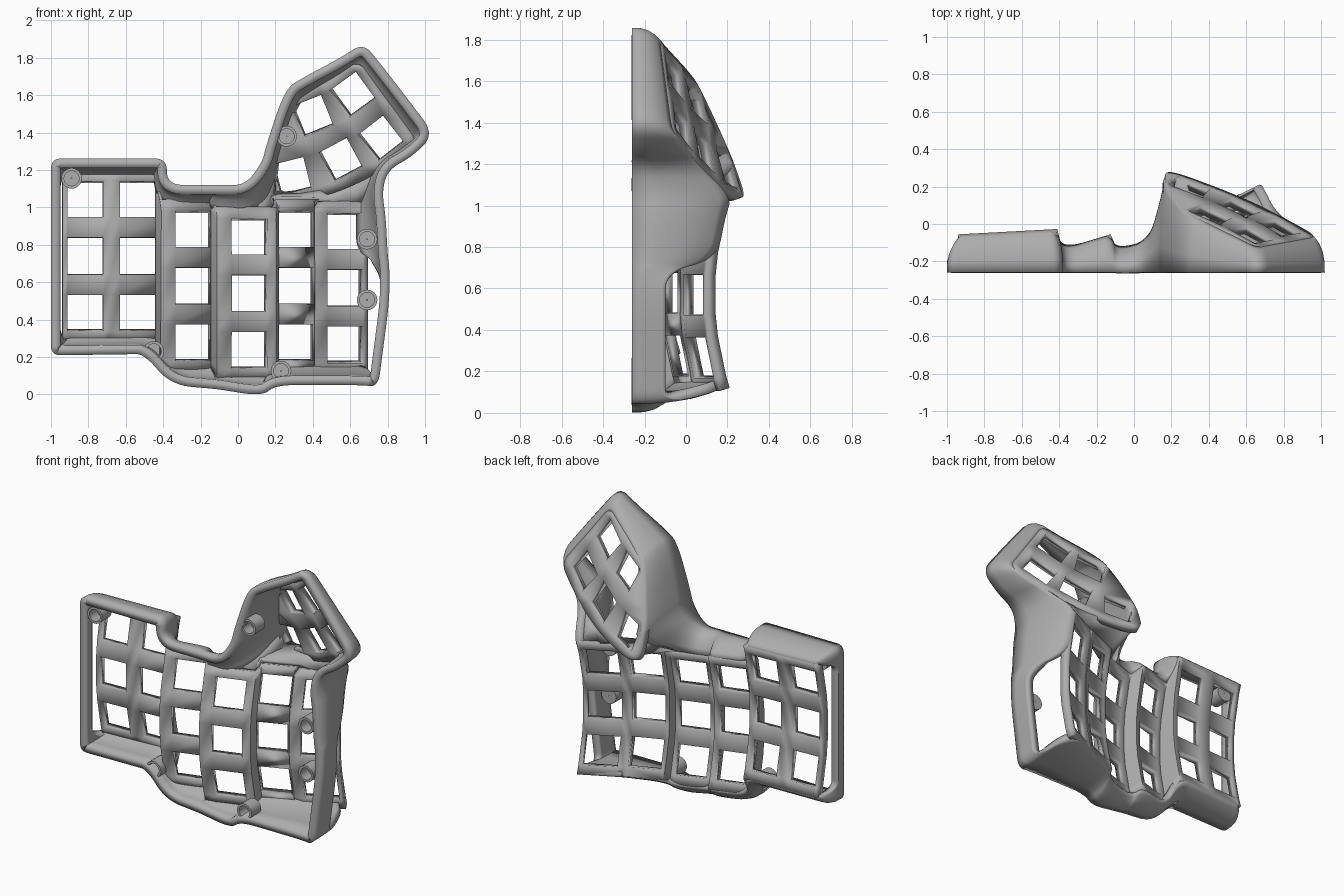
import bpy, bmesh, math
from mathutils import Vector

cube = bpy.data.objects.get("Cube")
if cube:
    bpy.data.objects.remove(cube, do_unlink=True)

BASE = -0.26          # open underside
HOLE = 0.095          # half width of a switch opening

grey = bpy.data.materials.new("matte_grey")
grey.use_nodes = True
grey.diffuse_color = (0.42, 0.42, 0.42, 1)
grey.node_tree.nodes["Principled BSDF"].inputs["Base Color"].default_value = (0.42, 0.42, 0.42, 1)


def finish(name, bm, thickness=0, angle=30):
    """Turn a bmesh into a named object, optionally thickened inward."""
    mesh = bpy.data.meshes.new(name)
    bm.to_mesh(mesh)
    bm.free()
    mesh.materials.append(grey)
    obj = bpy.data.objects.new(name, mesh)
    bpy.context.collection.objects.link(obj)
    if thickness:
        mod = obj.modifiers.new("thickness", 'SOLIDIFY')
        mod.thickness = thickness
        mod.offset = -1
    bpy.ops.object.select_all(action='DESELECT')
    obj.select_set(True)
    bpy.context.view_layer.objects.active = obj
    bpy.ops.object.shade_smooth_by_angle(angle=math.radians(angle))
    return obj


def loft(bm, rows, closed=False):
    """Skin a list of equally long point rows."""
    grid = [[bm.verts.new(p) for p in row] for row in rows]
    count = len(rows[0])
    for low, high in zip(grid, grid[1:]):
        for i in range(count if closed else count - 1):
            j = (i + 1) % count
            bm.faces.new((low[i], low[j], high[j], high[i]))


def round_loop(points, passes=3):
    """Corner cutting on a closed loop of tuples."""
    for _ in range(passes):
        cut = []
        for a, b in zip(points, points[1:] + points[:1]):
            a, b = Vector(a), Vector(b)
            cut += [a.lerp(b, 0.25), a.lerp(b, 0.75)]
        points = cut
    return points


# Finger columns: left edge, right edge, hole centre x, centre z, depth, tilt
COLUMNS = [
    (-0.94, -0.68, -0.82, 0.74, -0.12, 0.05),
    (-0.68, -0.41, -0.54, 0.74, -0.105, 0.06),
    (-0.385, -0.125, -0.255, 0.58, -0.165, 0.3),
    (-0.09, 0.165, 0.045, 0.54, -0.165, 0.32),
    (0.175, 0.42, 0.295, 0.58, -0.03, 0.4),
    (0.42, 0.67, 0.55, 0.57, 0.08, 0.5),
]
CUTS = (-0.45, -0.39, -0.2, -HOLE, HOLE, 0.2, 0.39, 0.45)


def column_y(col, x, z):
    return col[4] + col[5] * (x - col[2]) + 0.35 * (z - col[3]) ** 2


def finger_y(x, z):
    col = min(COLUMNS, key=lambda c: abs(x - (c[0] + c[1]) / 2))
    return column_y(col, x, z)


def thumb_y(x, z):
    return 0.2 - 0.3 * (x - 0.3) - 0.354 * (z - 1.18)


# Finger plate: curved columns with three openings each, joined by step walls
bm = bmesh.new()
previous = None
for col in COLUMNS:
    lines = []
    for x in (col[0], col[2] - HOLE, col[2] + HOLE, col[1]):
        lines.append([bm.verts.new((x, column_y(col, x, col[3] + d), col[3] + d)) for d in CUTS])
    strips = list(zip(lines, lines[1:]))
    if previous:
        strips.append((previous, lines[0]))
    for n, (a, b) in enumerate(strips):
        for k in range(len(CUTS) - 1):
            if n == 1 and k % 2:
                continue
            bm.faces.new((a[k], a[k + 1], b[k + 1], b[k]))
    previous = lines[-1]
bmesh.ops.remove_doubles(bm, verts=bm.verts, dist=0.004)
finish("finger_plate", bm, 0.055, 20)

# Wall stations: rim x, rim z, top x, top z
TOP_WALL = [
    (-1, 1.26, -0.94, 1.19), (-0.9, 1.26, -0.88, 1.19), (-0.5, 1.26, -0.5, 1.19),
    (-0.38, 1.26, -0.41, 1.19), (-0.38, 1.12, -0.385, 1.03), (-0.2, 1.12, -0.2, 1.03),
    (-0.12, 1.12, -0.125, 1.03), (-0.08, 1.12, -0.09, 0.99), (0.04, 1.12, 0.1, 0.99),
]
THUMB_WALL = [
    (0.13, 1.24, 0.165, 1.16), (0.15, 1.33, 0.17, 1.26), (0.25, 1.63, 0.28, 1.57),
    (0.34, 1.69, 0.36, 1.64), (0.55, 1.8, 0.55, 1.74), (0.67, 1.88, 0.66, 1.8),
    (0.76, 1.77, 0.73, 1.7), (0.93, 1.55, 0.9, 1.47), (1.05, 1.39, 0.98, 1.36),
    (0.93, 1.27, 0.88, 1.28), (0.8, 1.2, 0.76, 1.2),
]
RIGHT_WALL = [(0.77, 1.08, 0.68, 1.04), (0.79, 0.95, 0.67, 0.95), (0.8, 0.74, 0.67, 0.74)]
RIGHT_SILL = [(0.81, 0.68), (0.81, 0.5), (0.77, 0.2), (0.75, 0.04)]
BOTTOM_WALL = [
    (0.66, 0.05, 0.67, 0.12), (0.42, 0.05, 0.42, 0.13), (0.2, 0.05, 0.18, 0.13),
    (0.13, -0.01, 0.15, 0.09), (-0.09, 0.025, -0.09, 0.09), (-0.13, 0.03, -0.125, 0.13),
    (-0.36, 0.05, -0.385, 0.13), (-0.5, 0.215, -0.41, 0.29), (-0.58, 0.215, -0.55, 0.29),
    (-0.9, 0.21, -0.88, 0.29), (-1, 0.21, -0.94, 0.29),
]
LEFT_SILL = [(-1, 0.32), (-1, 0.4), (-1, 1.05), (-1, 1.14)]


def stations(wall, height):
    return [(rx, rz, tx, tz, height(tx, tz)) for rx, rz, tx, tz in wall]


def sill(points, y):
    return [(x, z, x, z, y) for x, z in points]


loop = round_loop(
    stations(TOP_WALL, finger_y) + stations(THUMB_WALL, thumb_y)
    + stations(RIGHT_WALL, finger_y) + sill(RIGHT_SILL, -0.1)
    + stations(BOTTOM_WALL, finger_y) + sill(LEFT_SILL, -0.2))

# Outer wall: rises from the rim and rolls over to the plates
bm = bmesh.new()
rows = []
for t in (0, 0.3, 0.55, 0.75, 0.9, 1):
    rows.append([(rx + (tx - rx) * t ** 3, BASE + (ty - BASE) * t, rz + (tz - rz) * t ** 3)
                 for rx, rz, tx, tz, ty in loop])
loft(bm, rows, closed=True)
finish("outer_wall", bm, 0.05, 40)

# Thumb plate: sloping rounded panel with five turned openings
LOWER_EDGE = [(0.6, 1.12), (0.45, 1.07), (0.24, 1.03), (0.17, 1.06)]
THUMB_KEYS = [(0.30, 1.18, 14), (0.56, 1.27, 28), (0.775, 1.385, 38),
              (0.41, 1.505, 22), (0.625, 1.62, 36)]
bm = bmesh.new()
outlines = [round_loop([s[2:] for s in THUMB_WALL] + LOWER_EDGE)]
for x, z, turn in THUMB_KEYS:
    corners = [math.radians(turn + 45 + 90 * k) for k in range(4)]
    outlines.append([(x + 0.124 * math.cos(a), z + 0.124 * math.sin(a)) for a in corners])
for outline in outlines:
    ring = [bm.verts.new((x, thumb_y(x, z), z)) for x, z in outline]
    for a, b in zip(ring, ring[1:] + ring[:1]):
        bm.edges.new((a, b))
bmesh.ops.triangle_fill(bm, edges=bm.edges[:], use_beauty=True, normal=(0, 1, 0))
bm.normal_update()
bmesh.ops.reverse_faces(bm, faces=[f for f in bm.faces if f.normal.y < 0])
finish("thumb_plate", bm, 0.055)

# Thumb bridge: closes the step between the thumb plate and the columns
UPPER = [(0.17, 1.17), (0.19, 1.07), (0.25, 1.045), (0.45, 1.075), (0.6, 1.125), (0.77, 1.205)]
LOWER = [(0.08, 0.99), (0.16, 0.985), (0.18, 1.02), (0.42, 1.02), (0.55, 1.01), (0.67, 1.01)]
bm = bmesh.new()
loft(bm, [[(x, thumb_y(x, z) - 0.01, z) for x, z in UPPER],
          [(x, finger_y(x, z) - 0.005, z) for x, z in LOWER]])
bm.normal_update()
bmesh.ops.recalc_face_normals(bm, faces=bm.faces)
if sum(f.normal.y for f in bm.faces) < 0:
    bmesh.ops.reverse_faces(bm, faces=bm.faces[:])
finish("thumb_bridge", bm, 0.04)

# Screw posts: short blind sockets flush with the rim
POSTS = [(-0.89, 1.155), (0.26, 1.38), (0.69, 0.83), (0.69, 0.505), (-0.45, 0.23), (0.23, 0.125)]
for n, (px, pz) in enumerate(POSTS):
    bm = bmesh.new()
    rows = []
    for radius, depth in ((0.002, 0.1), (0.055, 0.1), (0.055, 0), (0.04, 0), (0.04, 0.08), (0.002, 0.08)):
        rows.append([(px + radius * math.cos(a), BASE + depth, pz + radius * math.sin(a))
                     for a in (math.tau * k / 24 for k in range(24))])
    loft(bm, rows, closed=True)
    bmesh.ops.recalc_face_normals(bm, faces=bm.faces)
    finish("screw_post_%d" % (n + 1), bm)
